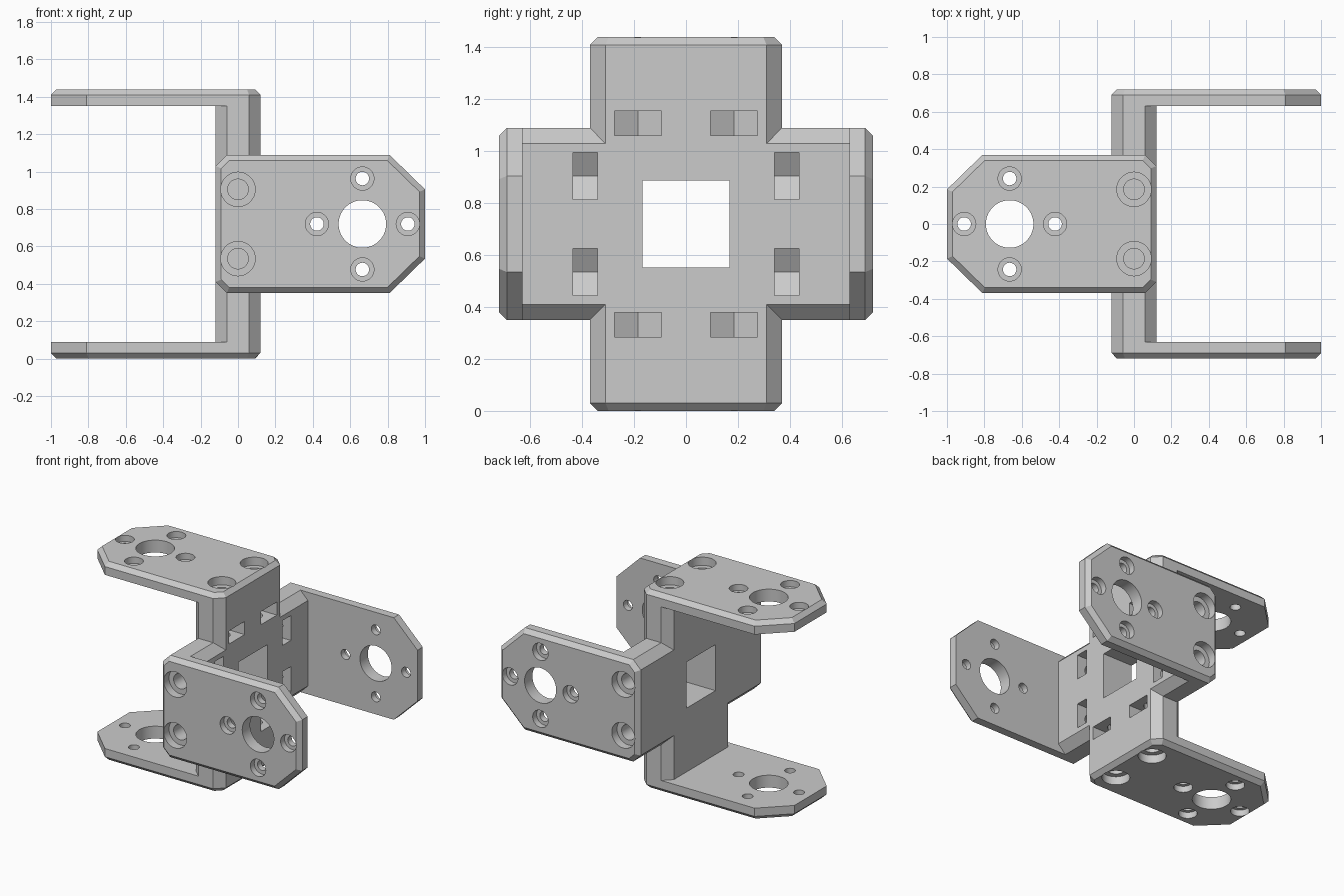
import bpy, bmesh, math
from mathutils import Matrix, Vector

old = bpy.data.objects.get("Cube")
if old:
    bpy.data.objects.remove(old, do_unlink=True)

HALF = 0.72      # half span of each bracket, also its centre height
WIDE = 0.37      # half width of the arms and webs
THICK = 0.12     # half thickness of the webs
CUT = 0.06       # bevel on the web edges
LIP = 0.03       # bevel on the outer rim of the arms
SCREW_V = 0.185  # sideways offset of the fixing screws
HUB_U = 0.665    # distance of the hub hole along the arm

grey = bpy.data.materials.new("plain grey")
grey.use_nodes = True
colour = (0.6, 0.6, 0.6, 1)
grey.diffuse_color = colour
grey.node_tree.nodes["Principled BSDF"].inputs["Base Color"].default_value = colour


def shrink(points, gap):
    """Move every side of a counter-clockwise convex outline inwards."""
    result = []
    for i, point in enumerate(points):
        here = Vector(point)
        before = (here - Vector(points[i - 1])).normalized()
        after = (Vector(points[(i + 1) % len(points)]) - here).normalized()
        n1, n2 = Vector((-before.y, before.x)), Vector((-after.y, after.x))
        result.append(tuple(here + (n1 + n2) * gap / (1 + n1.dot(n2))))
    return result


def loft(bm, layers, frame):
    """Closed solid through (outline, height) layers."""
    rings = [[bm.verts.new(frame @ Vector((x, y, z))) for x, y in outline]
             for outline, z in layers]
    bm.faces.new(rings[0][::-1])
    bm.faces.new(rings[-1])
    for low, high in zip(rings, rings[1:]):
        for i in range(len(low)):
            bm.faces.new((low[i - 1], low[i], high[i], high[i - 1]))


def prism(bm, outline, low, high, frame):
    loft(bm, [(outline, low), (outline, high)], frame)


def circle(u, v, radius, sides=48):
    turns = [math.tau * i / sides for i in range(sides)]
    return [(u + radius * math.cos(a), v + radius * math.sin(a)) for a in turns]


def finish(bm, name):
    bmesh.ops.recalc_face_normals(bm, faces=bm.faces[:])
    mesh = bpy.data.meshes.new(name)
    bm.to_mesh(mesh)
    bm.free()
    mesh.materials.append(grey)
    obj = bpy.data.objects.new(name, mesh)
    bpy.context.collection.objects.link(obj)
    return obj


def combine(body, other, operation):
    mod = body.modifiers.new("combine", "BOOLEAN")
    mod.operation, mod.solver, mod.object = operation, "EXACT", other
    bpy.context.view_layer.objects.active = body
    bpy.ops.object.modifier_apply(modifier=mod.name)
    bpy.data.objects.remove(other, do_unlink=True)


# Frames for the four arms: top and bottom point to -x, front and back to +x
centre = Matrix.Translation((0, 0, HALF))
arms = []
for quarter in range(4):
    side = 1 if quarter % 2 else -1
    spin = Matrix.Rotation(quarter * math.pi / 2, 4, "X")
    turn = Matrix.Diagonal((side, side, 1, 1))
    exact = Matrix([[round(value) for value in row] for row in spin @ turn])
    arms.append((centre @ exact, side))

# Two crossed webs with bevelled long edges
inner_x, inner_y = THICK - CUT, WIDE - CUT
web = [(THICK, -inner_y), (THICK, inner_y), (inner_x, WIDE), (-inner_x, WIDE),
       (-THICK, inner_y), (-THICK, -inner_y), (-inner_x, -WIDE), (inner_x, -WIDE)]
bodies = []
for frame, name in ((arms[0][0], "upright_web"), (arms[1][0], "cross_web")):
    bm = bmesh.new()
    prism(bm, web, -0.65, 0.65, frame)
    bodies.append(finish(bm, name))

# Four arms with clipped tips and a bevelled outer rim
outline = [(-THICK, -inner_y), (-inner_x, -WIDE), (0.81, -WIDE), (1, -0.185),
           (1, 0.185), (0.81, WIDE), (-inner_x, WIDE), (-THICK, inner_y)]
rim = shrink(outline, LIP)
for frame, side in arms:
    bm = bmesh.new()
    loft(bm, [(outline, 0.63), (outline, HALF - LIP), (rim, HALF)], frame)
    bodies.append(finish(bm, "arm"))

bracket = bodies[0]
for part in bodies[1:]:
    combine(bracket, part, "UNION")
bracket.name = "crossed_bracket"
bracket.data.name = "crossed_bracket"

# Through holes and square window, then counterbores and nut pockets
holes, recesses = bmesh.new(), bmesh.new()
pocket = [(-0.104, 0), (-0.052, -0.09), (0.2, -0.09), (0.2, 0.09), (-0.052, 0.09)]
for frame, side in arms:
    prism(holes, circle(HUB_U, 0, 0.127, 64), 0.5, 0.8, frame)
    for u, v in ((0.243, 0), (-0.243, 0), (0, 0.243), (0, -0.243)):
        prism(holes, circle(HUB_U + u, v, 0.036), 0.5, 0.8, frame)
        prism(recesses, circle(HUB_U + u, v, 0.062), 0.675, 0.8, frame)
    for v in (-SCREW_V, SCREW_V):
        prism(holes, circle(0, v, 0.055), 0.3, 0.8, frame)
        prism(recesses, circle(0, v, 0.092), 0.66, 0.8, frame)
        prism(recesses, [(side * x, v + y) for x, y in pocket], 0.34, 0.435, frame)
window = [(-0.2, -0.167), (0.2, -0.167), (0.2, 0.167), (-0.2, 0.167)]
prism(holes, window, -0.167, 0.167, centre)
combine(bracket, finish(holes, "hole_cutter"), "DIFFERENCE")
combine(bracket, finish(recesses, "recess_cutter"), "DIFFERENCE")

# Smooth bores with sharp edges
bpy.ops.object.select_all(action="DESELECT")
bracket.select_set(True)
bpy.context.view_layer.objects.active = bracket
bpy.ops.object.shade_smooth_by_angle(angle=math.radians(25))
